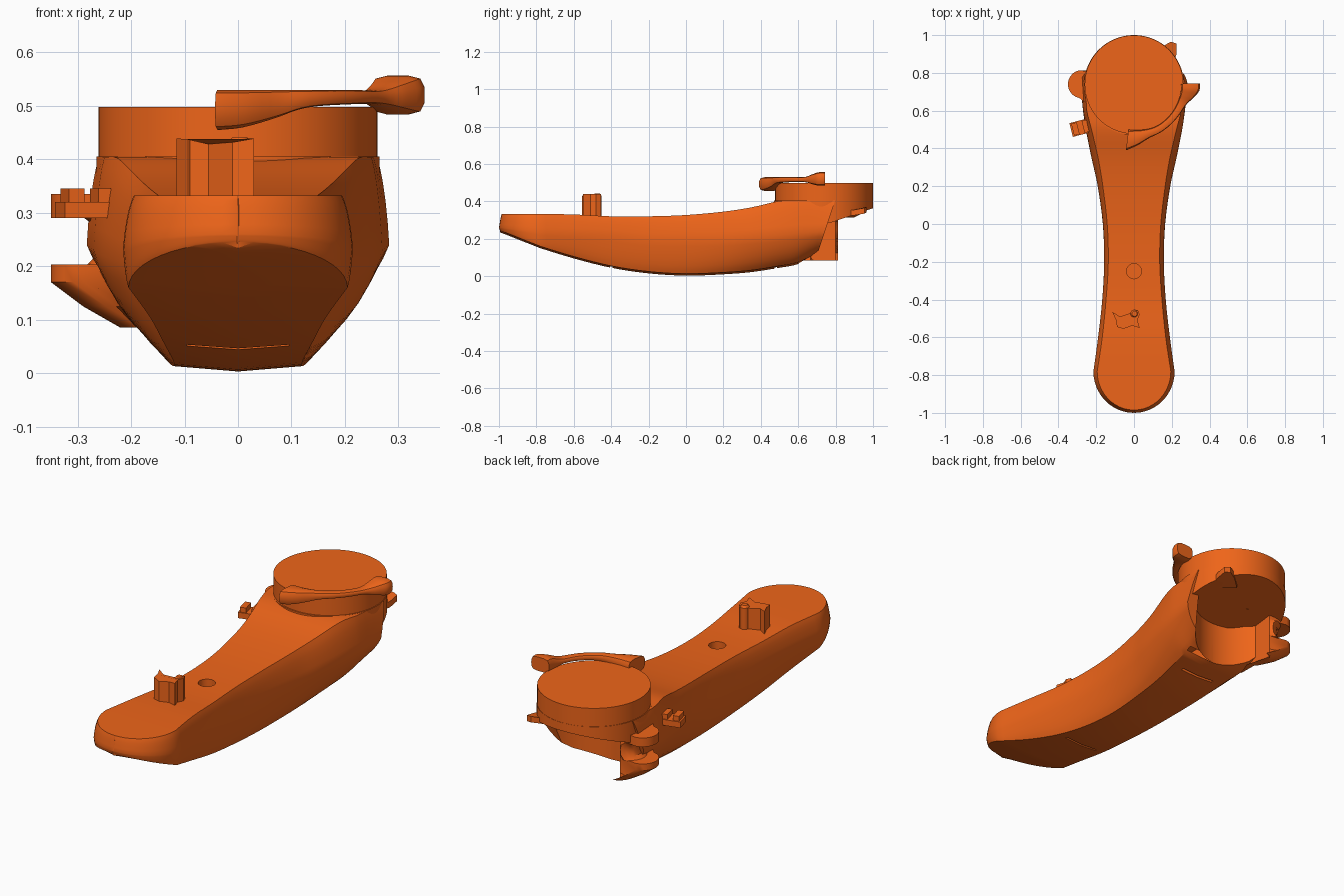
import bpy, bmesh
from math import sin, cos, pi, radians
from mathutils import Vector

if "Cube" in bpy.data.objects:
    bpy.data.objects.remove(bpy.data.objects["Cube"])

mat = bpy.data.materials.new("orange")
mat.diffuse_color = (0.86, 0.13, 0.01, 1)
mat.use_nodes = True
mat.node_tree.nodes["Principled BSDF"].inputs["Base Color"].default_value = mat.diffuse_color


def finish(name, bm, smooth=True):
    bmesh.ops.recalc_face_normals(bm, faces=bm.faces)
    me = bpy.data.meshes.new(name)
    bm.to_mesh(me)
    bm.free()
    ob = bpy.data.objects.new(name, me)
    bpy.context.collection.objects.link(ob)
    me.materials.append(mat)
    if smooth:
        shade(ob)
    return ob


def shade(ob):
    bpy.ops.object.select_all(action='DESELECT')
    ob.select_set(True)
    bpy.context.view_layer.objects.active = ob
    bpy.ops.object.shade_smooth_by_angle(angle=radians(32))


def loft(name, rings, smooth=True):
    bm = bmesh.new()
    rows = [[bm.verts.new(p) for p in r] for r in rings]
    n = len(rows[0])
    for a, b in zip(rows, rows[1:]):
        for i in range(n):
            j = (i + 1) % n
            bm.faces.new((a[i], a[j], b[j], b[i]))
    bm.faces.new(rows[0])
    bm.faces.new(rows[-1][::-1])
    return finish(name, bm, smooth)


def lathe(name, x, y, profile, n=64):
    """Round part from (radius, z) pairs."""
    return loft(name, [[(x + r * cos(2 * pi * i / n), y + r * sin(2 * pi * i / n), z)
                        for i in range(n)] for r, z in profile])


def box(name, c, s, rot=0.0):
    x, y = s[0] / 2, s[1] / 2
    pts = [(-x, -y), (x, -y), (x, y), (-x, y)]
    return loft(name, [[(c[0] + p * cos(rot) - q * sin(rot), c[1] + p * sin(rot) + q * cos(rot),
                         c[2] + k * s[2] / 2) for p, q in pts] for k in (-1, 1)], False)


def spline(table, steps):
    """Catmull-Rom resampling of rows of numbers."""
    out = []
    for i in range(len(table) - 1):
        p = [Vector(table[max(0, min(len(table) - 1, i + k))]) for k in (-1, 0, 1, 2)]
        for s in range(steps):
            t = s / steps
            out.append(p[1] + 0.5 * t * (p[2] - p[0] + t * (2 * p[0] - 5 * p[1] + 4 * p[2] - p[3]
                       + t * (3 * (p[1] - p[2]) + p[3] - p[0]))))
    return out + [Vector(table[-1])]


# Body: half-section from bottom centre round the side to top centre
def section(zb, wb, wm, zm, wt, zt):
    half = [(0, zb, 0)]
    for i in range(7):
        u = i / 6
        half.append((wb + (wm - wb) * (u + sin(u * pi / 2)) / 2,
                     zb + .01 + (zm - zb - .01) * (u + 1 - cos(u * pi / 2)) / 2, u))
    for i in range(1, 6):
        u = i / 5
        half.append((wt + (wm - wt) * (1 - u + cos(u * pi / 2)) / 2,
                     zm + (zt - zm) * (u + sin(u * pi / 2)) / 2, 1 + u))
    half.append((0, zt, 2))
    return half + [(-x, z, l) for x, z, l in half[-2:0:-1]]


stations = [  # y, bottom z, bottom half-width, widest half-width, its z, top half-width, top z
    (-.78, .15, .205, .215, .235, .195, .332),
    (-.6, .095, .165, .19, .23, .168, .33),
    (-.4, .045, .138, .168, .22, .148, .32),
    (-.2, .015, .122, .158, .2, .136, .32),
    (0, .003, .12, .165, .2, .142, .327),
    (.2, .01, .13, .192, .2, .165, .345),
    (.35, .022, .14, .225, .21, .19, .368),
    (.5, .045, .155, .255, .22, .225, .402),
    (.6, .065, .165, .27, .23, .25, .404),
    (.7, .11, .17, .283, .24, .26, .404)]
rings = []
for k in range(12, 0, -1):  # rounded nose
    t = radians(89.5) * k / 12
    s, c = sin(t), cos(t)
    ring = []
    for x, z, l in section(.15 + .085 * s, .205, .215, .235 + .025 * s, .195, .332):
        r = .215 + .005 * l if l <= 1 else .22 - .015 * (l - 1)
        ring.append((x * c, -.78 - r * s, z))
    rings.append(ring)
for v in spline(stations, 4):
    y = v[0]
    lean = max(0, y - .6)  # the rear end slopes back towards the top
    rings.append([(x, y + lean * (z - .11) / .3, z) for x, z, l in section(*v[1:])])
body = loft("body", rings, False)

# Cutters: rear hollow, small top hole, two slots underneath
cutters = [lathe("hollow_cutter", 0, .84, [(.24, -.1), (.24, .32)]),
           lathe("hole_cutter", 0, -.25, [(.04, .27), (.04, .45)], 32),
           box("slot_cutter", (0, -.4, .04), (.19, .012, .06)),
           box("slot_cutter", (0, .48, .04), (.19, .012, .06))]
bpy.context.view_layer.objects.active = body
for cut in cutters:
    cut.hide_render = True
    m = body.modifiers.new("cut", 'BOOLEAN')
    m.operation = 'DIFFERENCE'
    m.solver = 'EXACT'
    m.object = cut
    bpy.ops.object.modifier_apply(modifier=m.name)
for cut in cutters:
    bpy.data.objects.remove(cut)
shade(body)

# Round head: collar with sloping underside, and cap
n = 80
circle = [(.265 * cos(2 * pi * i / n), .735 + .265 * sin(2 * pi * i / n)) for i in range(n)]
loft("collar", [[(x, y, max(.285, .285 + .34 * (y - .77))) for x, y in circle],
                [(x, y, .405) for x, y in circle]])
lathe("cap", 0, .738, [(.261, .39), (.261, .498)], 96)

# Curved lever on the cap: angle, inner radius, outer radius, low z, high z
lever = spline([(-97, .24, .35, .455, .53), (-88, .24, .325, .46, .53), (-75, .245, .295, .478, .53),
                (-62, .25, .29, .497, .53), (-40, .25, .288, .503, .53), (-22, .25, .295, .503, .53),
                (-12, .25, .325, .492, .545), (-5, .25, .348, .484, .556), (1, .25, .348, .486, .556)], 4)
rings = []
for a, r0, r1, z0, z1 in lever:
    ring = []
    for i in range(16):
        p, q = cos(2 * pi * i / 16), sin(2 * pi * i / 16)
        f = 1 / (abs(p) ** 4 + abs(q) ** 4) ** .25  # rounded-square section
        r = (r0 + r1) / 2 + (r1 - r0) / 2 * p * f
        ring.append((r * cos(radians(a)), .738 + r * sin(radians(a)), (z0 + z1) / 2 + (z1 - z0) / 2 * q * f))
    rings.append(ring)
loft("lever", rings)

# Side hook: two lobes with a neck between
def lobe(name, levels):
    """Levels are (outer x, z); a teardrop running into the body."""
    rings = []
    for xo, z in levels:
        r = .075
        tip = [(xo + r - r * cos(radians(a)), .74 + r * sin(radians(a))) for a in range(-80, 81, 16)]
        rings.append([(x, y, z) for x, y in [(-.19, .58)] + tip + [(-.19, .80)]])
    loft(name, rings)


lobe("lower_hook", [(-.22, .085), (-.29, .125), (-.35, .17), (-.35, .203)])
lobe("hook_neck", [(-.285, .2), (-.266, .22), (-.262, .25), (-.268, .275), (-.29, .292)])
lobe("upper_hook", [(-.35, .29), (-.35, .335)])

# Side clip with ridges
box("clip_base", (-.265, .515, .305), (.14, .075, .03), .25)
for dx, dy, w in ((-.045, -.012, .03), (.02, .005, .05)):
    box("clip_ridge", (-.265 + dx, .515 + dy, .325), (w, .065, .04), .25)

# Small rear tab
loft("rear_tab", [[(.10, .90, z0), (.2, .82, z0), (.225, .90, z0 + .01), (.225, .955, z0 + .02),
                   (.195, .965, z0 + .025), (.15, .94, z0 + .02)] for z0 in (.315, .345)])

# Upright post with a waisted plan
plan = [(-.115, -.465), (-.075, -.49), (-.03, -.475), (.02, -.455), (.03, -.48), (.018, -.51),
        (.03, -.55), (-.01, -.538), (-.055, -.555), (-.09, -.545), (-.095, -.51)]
loft("post", [[(x, y, z if z < .4 else .425 + .014 * min(1, abs(x + .04) / .06)) for x, y in plan]
              for z in (.3, .43)], False)
lathe("post_pin", .003, -.475, [(.022, .31), (.022, .43), (.014, .441)], 20)
